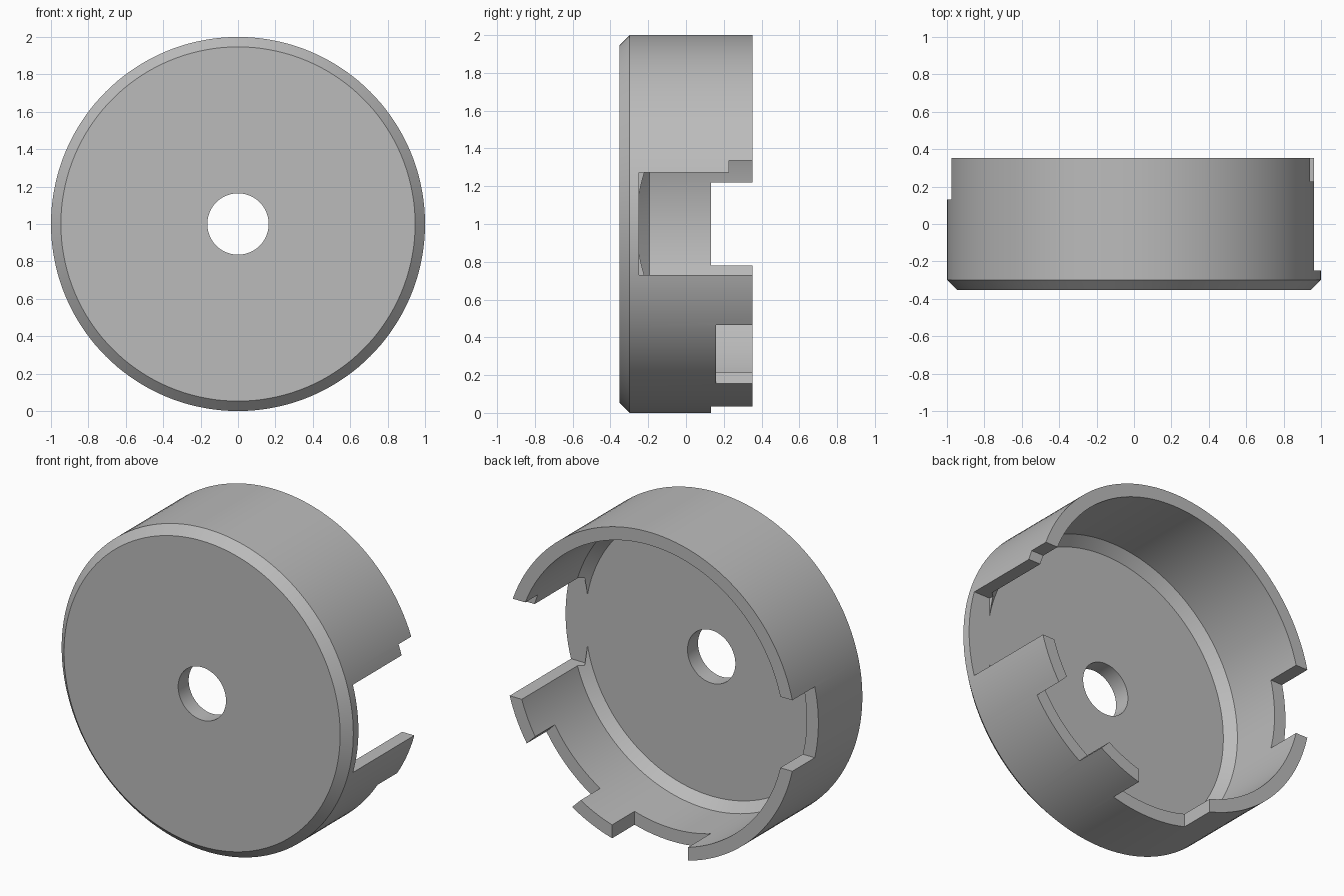
import bpy, bmesh, math
from mathutils import Matrix, Vector

cube = bpy.data.objects.get("Cube")
if cube:
    bpy.data.objects.remove(cube, do_unlink=True)

grey = bpy.data.materials.new("plain grey")
grey.use_nodes = True
colour = (0.5, 0.5, 0.5, 1)
grey.diffuse_color = colour
grey.node_tree.nodes["Principled BSDF"].inputs["Base Color"].default_value = colour

FRONT, BACK, FLOOR = -0.352, 0.352, -0.249
OUTER, INNER, HOLE, BEVEL = 1.0, 0.92, 0.164, 0.053
CENTRE = Vector((0, 0, 1))


def make_object(name, bm):
    bmesh.ops.recalc_face_normals(bm, faces=bm.faces)
    mesh = bpy.data.meshes.new(name)
    bm.to_mesh(mesh)
    bm.free()
    mesh.materials.append(grey)
    obj = bpy.data.objects.new(name, mesh)
    bpy.context.collection.objects.link(obj)
    return obj


def lathe(name, profile, steps):
    """Spin a closed (radius, y) profile around the cup axis."""
    bm = bmesh.new()
    verts = [bm.verts.new((r, y, 1)) for r, y in profile]
    edges = [bm.edges.new((v, verts[i - 1])) for i, v in enumerate(verts)]
    bmesh.ops.spin(bm, geom=verts + edges, cent=CENTRE, axis=(0, 1, 0),
                   angle=math.tau, steps=steps, use_merge=True)
    bmesh.ops.remove_doubles(bm, verts=bm.verts, dist=1e-5)
    return make_object(name, bm)


def cut_notch(body, name, angle, low, high, start):
    """Cut the rim back to y = start, between two offsets across the angle."""
    size = Vector((0.4, 0.6 - start, high - low))
    middle = Vector((1.05, (0.6 + start) / 2, (high + low) / 2))
    bm = bmesh.new()
    place = (Matrix.Translation(CENTRE) @ Matrix.Rotation(-math.radians(angle), 4, 'Y')
             @ Matrix.Translation(middle) @ Matrix.Diagonal(size.to_4d()))
    bmesh.ops.create_cube(bm, size=1, matrix=place)
    cutter = make_object(name, bm)
    cutter.hide_render = True
    mod = body.modifiers.new(name, 'BOOLEAN')
    mod.operation, mod.solver, mod.object = 'DIFFERENCE', 'EXACT', cutter
    bpy.context.view_layer.objects.active = body
    bpy.ops.object.modifier_apply(modifier=name)
    bpy.data.objects.remove(cutter, do_unlink=True)


# Round cup with a bevelled front, a centre hole and a chamfered inner corner
cup = lathe("round_cup", [
    (HOLE, FRONT), (OUTER - BEVEL, FRONT), (OUTER, FRONT + BEVEL), (OUTER, BACK),
    (INNER, BACK), (INNER, FLOOR + 0.056), (INNER - 0.056, FLOOR), (HOLE, FLOOR)], 144)

# Rim notches: name, angle from the left side, lower and upper offset, depth
for notch in [
    ("deep_side_notch", 0, -0.27, 0.273, FLOOR),
    ("side_notch_step", 0, 0.1, 0.337, 0.228),
    ("right_notch", 180, -0.22, 0.22, 0.132),
    ("bottom_notch", -90, -0.26, 0.26, 0.132),
    ("diagonal_notch", -45, -0.22, 0.22, 0.16),
]:
    cut_notch(cup, *notch)

# Smooth round walls with crisp edges
bpy.ops.object.select_all(action='DESELECT')
cup.select_set(True)
bpy.context.view_layer.objects.active = cup
bpy.ops.object.shade_smooth_by_angle(angle=math.radians(25))
